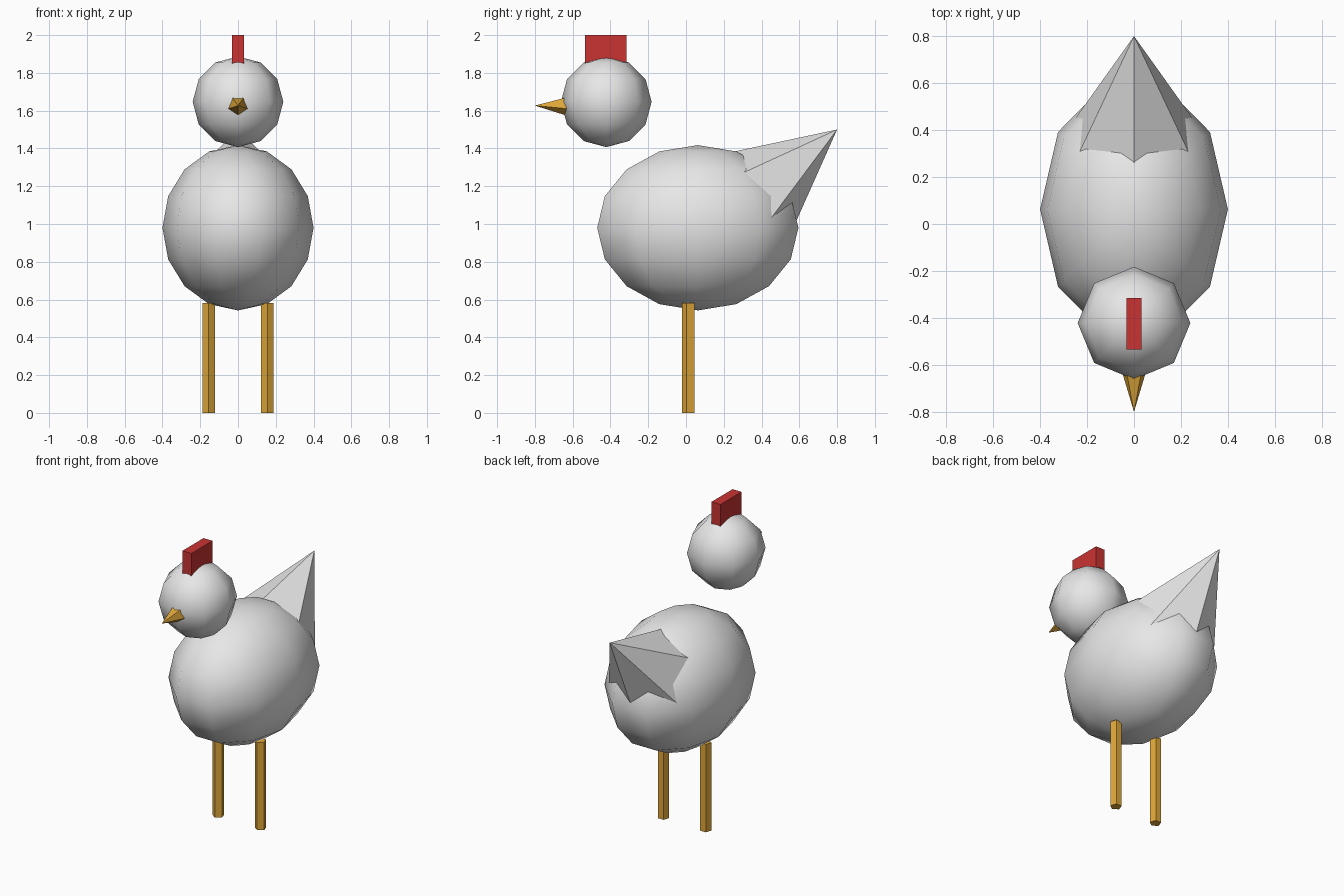
import bpy, bmesh, math
from mathutils import Matrix, Vector

if "Cube" in bpy.data.objects:
    bpy.data.objects.remove(bpy.data.objects["Cube"])


def material(name, rgb):
    m = bpy.data.materials.new(name)
    m.diffuse_color = (*rgb, 1)
    m.use_nodes = True
    m.node_tree.nodes["Principled BSDF"].inputs["Base Color"].default_value = m.diffuse_color
    return m


WHITE = material("white_feathers", (0.91, 0.91, 0.91))
GOLD = material("golden_yellow", (0.74, 0.39, 0.042))
RED = material("comb_red", (0.59, 0.033, 0.033))


def finish(bm, name, mat):
    bmesh.ops.recalc_face_normals(bm, faces=bm.faces)
    mesh = bpy.data.meshes.new(name)
    bm.to_mesh(mesh)
    bm.free()
    mesh.materials.append(mat)
    obj = bpy.data.objects.new(name, mesh)
    bpy.context.collection.objects.link(obj)
    bpy.ops.object.select_all(action='DESELECT')
    obj.select_set(True)
    bpy.context.view_layer.objects.active = obj
    bpy.ops.object.shade_smooth_by_angle(angle=math.radians(46))
    return obj


def lathe(name, profile, sides, mat, loc, start=0, tilt=0, scale=(1, 1, 1)):
    """Revolve (radius, height) points; start and tilt are in degrees."""
    bm = bmesh.new()
    rings = []
    for r, h in profile:
        if r < 1e-6:
            rings.append([bm.verts.new((0, 0, h))] * sides)
        else:
            angles = [math.radians(start) + math.tau * i / sides for i in range(sides)]
            rings.append([bm.verts.new((r * math.cos(a), r * math.sin(a), h)) for a in angles])
    for low, high in zip(rings, rings[1:]):
        for i in range(sides):
            j = (i + 1) % sides
            bm.faces.new(dict.fromkeys((low[i], low[j], high[j], high[i])))
    for ring in (rings[0], rings[-1]):
        if ring[0] != ring[1]:
            bm.faces.new(ring)
    bm.transform(Matrix.LocRotScale(
        Vector(loc), Matrix.Rotation(math.radians(tilt), 3, 'X').to_quaternion(), Vector(scale)))
    return finish(bm, name, mat)


def ball_profile(rows):
    return [(math.sin(math.pi * i / rows), -math.cos(math.pi * i / rows))
            for i in range(rows + 1)]


# Body and head
lathe("body", ball_profile(8), 10, WHITE, (0, 0.0625, 0.98), scale=(0.4, 0.56, 0.4375))
lathe("head", ball_profile(6), 8, WHITE, (0, -0.422, 1.647), scale=(0.24, 0.24, 0.24))

# Tail and beak: cones measured back from their tips
lathe("tail", [(0.295, -0.58), (0, 0)], 6, WHITE, (0, 0.8, 1.5), start=90, tilt=-51)
lathe("beak", [(0.06, -0.19), (0, 0)], 5, GOLD, (0, -0.8, 1.627), start=-90, tilt=90)

# Legs
for side, x in (("left", 0.155), ("right", -0.155)):
    lathe(side + "_leg", [(0.036, 0), (0.036, 0.583)], 5, GOLD, (x, 0.015, 0), start=-90)

# Comb
bm = bmesh.new()
bmesh.ops.create_cube(bm, size=1)
bm.transform(Matrix.LocRotScale(Vector((0, -0.425, 1.895)), None, Vector((0.066, 0.22, 0.21))))
finish(bm, "comb", RED)
